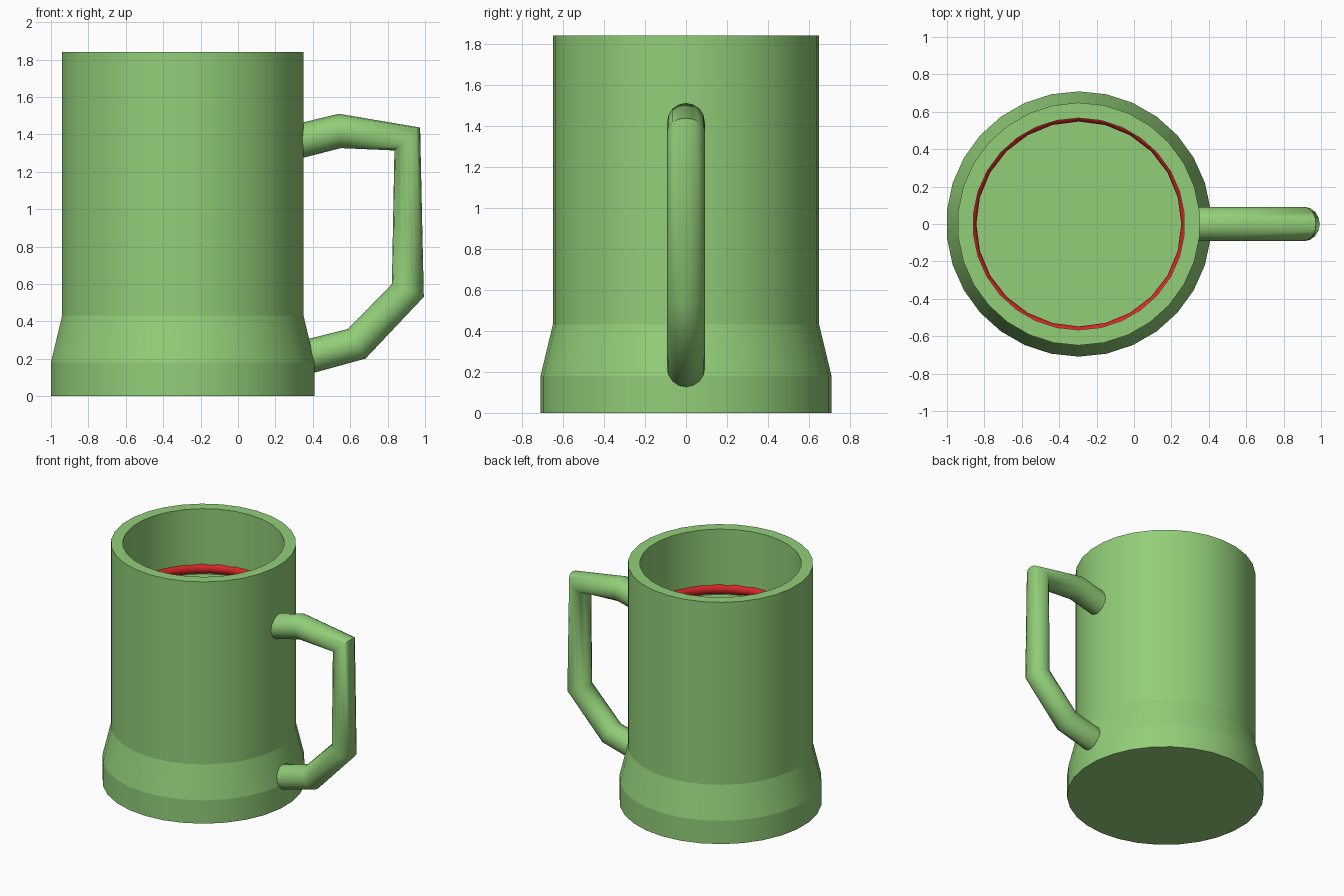
import bpy, bmesh, math

if "Cube" in bpy.data.objects:
    bpy.data.objects.remove(bpy.data.objects["Cube"])

CX = -0.295  # axis of the mug body


def material(name, rgb):
    m = bpy.data.materials.new(name)
    m.diffuse_color = (*rgb, 1)
    m.use_nodes = True
    m.node_tree.nodes["Principled BSDF"].inputs["Base Color"].default_value = m.diffuse_color
    return m


green = material("green", (0.29, 0.62, 0.19))
red = material("red", (0.70, 0.02, 0.02))


def finish(ob, mat, angle=10):
    ob.data.materials.append(mat)
    bpy.ops.object.select_all(action='DESELECT')
    ob.select_set(True)
    bpy.context.view_layer.objects.active = ob
    bpy.ops.object.shade_smooth_by_angle(angle=math.radians(angle))


def lathe(name, profile, sides):
    """Revolve (radius, z) points; first and last rings are capped."""
    bm = bmesh.new()
    rings = []
    for r, z in profile:
        ring = []
        for i in range(sides):
            a = math.pi / 2 + 2 * math.pi * i / sides
            ring.append(bm.verts.new((r * math.cos(a), r * math.sin(a), z)))
        rings.append(ring)
    for lo, hi in zip(rings, rings[1:]):
        for i in range(sides):
            j = (i + 1) % sides
            bm.faces.new((lo[i], lo[j], hi[j], hi[i]))
    bm.faces.new(rings[0][::-1])
    bm.faces.new(rings[-1])
    bmesh.ops.recalc_face_normals(bm, faces=bm.faces)
    me = bpy.data.meshes.new(name)
    bm.to_mesh(me)
    bm.free()
    ob = bpy.data.objects.new(name, me)
    ob.location.x = CX
    bpy.context.collection.objects.link(ob)
    return ob


# Body: flared foot, straight wall, rim, inner wall and inner floor
body = lathe("mug_body", [(0.709, 0), (0.709, 0.18), (0.649, 0.43), (0.649, 1.84),
                          (0.566, 1.84), (0.566, 1.335)], 30)
finish(body, green, 13)

# Red ring set into the inner wall
bpy.ops.mesh.primitive_torus_add(major_radius=0.59, minor_radius=0.042,
                                 major_segments=24, minor_segments=12,
                                 location=(CX, 0, 1.375))
ring = bpy.context.object
ring.name = "inner_ring"
finish(ring, red, 40)

# Handle: round tube along an angular path
path = [(0.31, 1.36), (0.545, 1.418), (0.905, 1.375), (0.908, 0.565),
        (0.635, 0.28), (0.33, 0.20)]
cu = bpy.data.curves.new("handle", 'CURVE')
cu.dimensions = '3D'
cu.bevel_depth = 0.092
cu.bevel_resolution = 6
cu.use_fill_caps = True
sp = cu.splines.new('POLY')
sp.points.add(len(path) - 1)
for p, (x, z) in zip(sp.points, path):
    p.co = (x, 0, z, 1)
handle = bpy.data.objects.new("handle", cu)
bpy.context.collection.objects.link(handle)
bpy.ops.object.select_all(action='DESELECT')
handle.select_set(True)
bpy.context.view_layer.objects.active = handle
bpy.ops.object.convert(target='MESH')
finish(bpy.context.object, green, 50)
